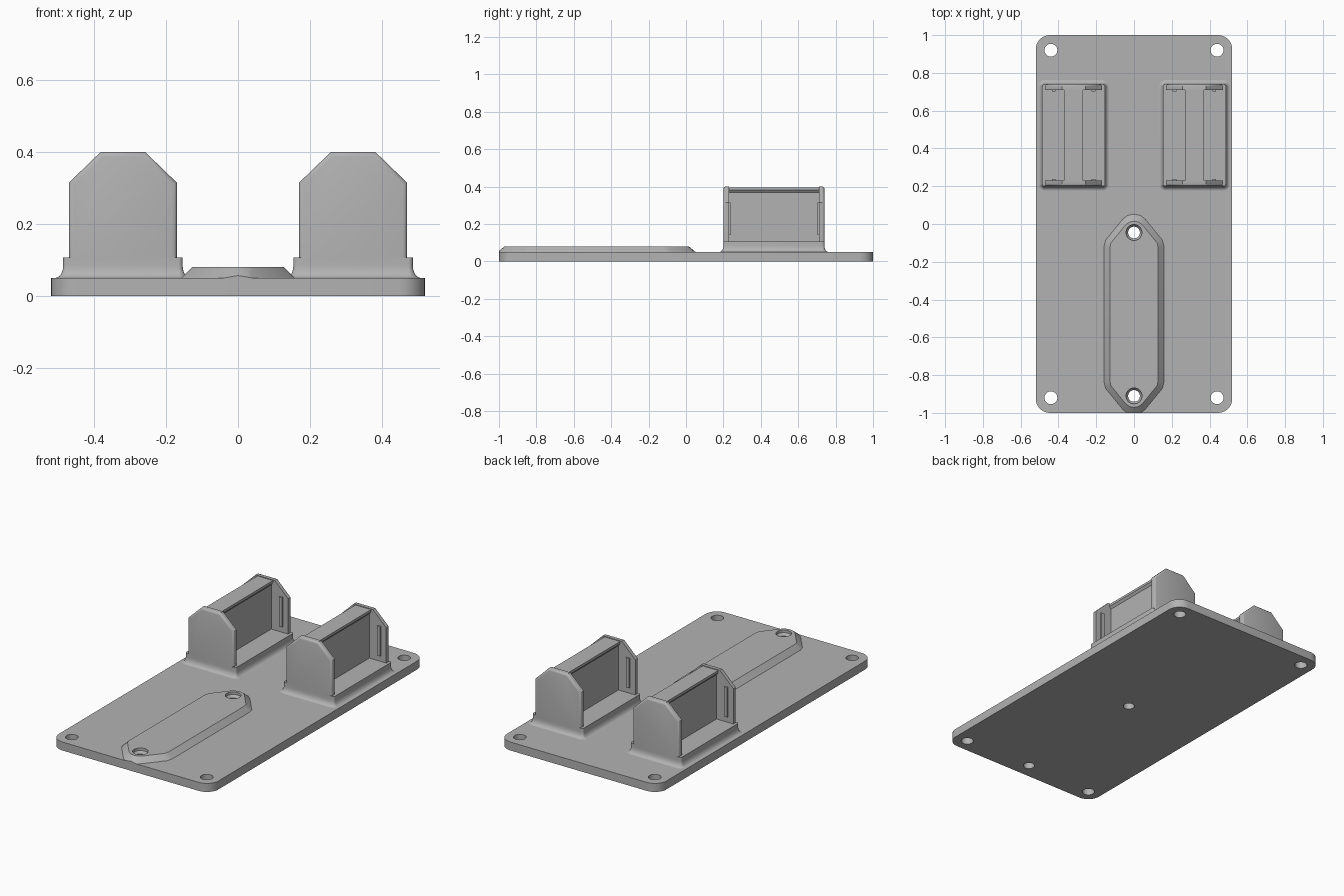
import bpy, bmesh, math
from mathutils import Vector

old = bpy.data.objects.get("Cube")
if old:
    bpy.data.objects.remove(old, do_unlink=True)

grey = bpy.data.materials.new("grey plastic")
grey.use_nodes = True
COLOUR = (0.45, 0.45, 0.45, 1)
grey.diffuse_color = COLOUR
grey.node_tree.nodes["Principled BSDF"].inputs["Base Color"].default_value = COLOUR


def finish(name, bm):
    bmesh.ops.recalc_face_normals(bm, faces=bm.faces)
    mesh = bpy.data.meshes.new(name)
    bm.to_mesh(mesh)
    bm.free()
    mesh.materials.append(grey)
    ob = bpy.data.objects.new(name, mesh)
    bpy.context.collection.objects.link(ob)
    return ob


def activate(ob):
    bpy.ops.object.select_all(action="DESELECT")
    ob.select_set(True)
    bpy.context.view_layer.objects.active = ob


def smooth(ob, angle=30):
    activate(ob)
    bpy.ops.object.shade_smooth_by_angle(angle=math.radians(angle))


def loft(name, rings):
    """Skin a stack of equal-length closed rings and cap both ends."""
    bm = bmesh.new()
    loops = [[bm.verts.new(p) for p in ring] for ring in rings]
    n = len(loops[0])
    for a, b in zip(loops, loops[1:]):
        for i in range(n):
            bm.faces.new((a[i], a[(i + 1) % n], b[(i + 1) % n], b[i]))
    bm.faces.new(loops[0])
    bm.faces.new(loops[-1])
    return finish(name, bm)


def rounded_rect(cx, cy, hx, hy, r, z, steps=8):
    ring = []
    for k, (sx, sy) in enumerate(((1, 1), (-1, 1), (-1, -1), (1, -1))):
        for i in range(steps + 1):
            a = math.pi / 2 * (k + i / steps)
            ring.append((cx + sx * (hx - r) + r * math.cos(a),
                         cy + sy * (hy - r) + r * math.sin(a), z))
    return ring


def circle(x, y, r, z, n=32):
    return [(x + r * math.cos(math.tau * i / n),
             y + r * math.sin(math.tau * i / n), z) for i in range(n)]


def extrude_y(name, outline, y0, y1):
    return loft(name, [[(x, y, z) for x, z in outline] for y in (y0, y1)])


def box(name, x0, x1, y0, y1, z0, z1):
    return extrude_y(name, [(x0, z0), (x1, z0), (x1, z1), (x0, z1)], y0, y1)


def cut(ob, cutter):
    mod = ob.modifiers.new("hole", "BOOLEAN")
    mod.operation, mod.solver, mod.object = "DIFFERENCE", "EXACT", cutter
    activate(ob)
    bpy.ops.object.modifier_apply(modifier=mod.name)


# Base plate
plate = loft("base_plate", [rounded_rect(0, 0, 0.52, 1, 0.075, z) for z in (0, 0.05)])

# Raised pad with tapered ends, trimmed at the plate's front edge
PAD_Y = -0.478


def pad_ring(quarter, z):
    right = quarter + [(x, 2 * PAD_Y - y) for x, y in reversed(quarter)]
    # quarter runs from the rear tip outwards; tips are shared by both sides
    left = [(-x, y) for x, y in reversed(right[1:-1])]
    return [(x, y, z) for x, y in right + left]


foot = [(0, 0.052), (0.035, 0.045), (0.06, 0.025), (0.15, -0.085), (0.158, -0.115)]
crown = [(0, 0.015), (0.025, 0.01), (0.045, -0.005), (0.122, -0.1), (0.128, -0.125)]
pad = loft("raised_pad", [pad_ring(foot, 0.04), pad_ring(foot, 0.05), pad_ring(crown, 0.08)])
bm = bmesh.new()
bm.from_mesh(pad.data)
cutres = bmesh.ops.bisect_plane(bm, geom=bm.verts[:] + bm.edges[:] + bm.faces[:],
                                plane_co=Vector((0, -1, 0)), plane_no=Vector((0, -1, 0)),
                                clear_outer=True)
bmesh.ops.holes_fill(bm, edges=[e for e in bm.edges if e.is_boundary])
bm.to_mesh(pad.data)
bm.free()

# Screw holes: four in the corners, two countersunk through the pad
cutters = []
for sx in (-1, 1):
    for sy in (-1, 1):
        x, y = sx * 0.44, sy * 0.92
        cutters.append(loft("corner_cutter", [circle(x, y, 0.034, z) for z in (-0.1, 0.2)]))
for y in (-0.045, -0.91):
    cutters.append(loft("pad_cutter", [circle(0, y, r, z) for r, z in
                                       ((0.031, -0.1), (0.031, 0.05), (0.042, 0.065), (0.042, 0.2))]))
for c in cutters:
    cut(plate, c)
    if c.name.startswith("pad"):
        cut(pad, c)
for c in cutters:
    bpy.data.objects.remove(c, do_unlink=True)
smooth(plate)
smooth(pad, 20)

# Two holders
Y0, Y1 = 0.2, 0.74
YC, HY = (Y0 + Y1) / 2, (Y1 - Y0) / 2
for side, cx in (("right", -0.32), ("left", 0.32)):
    # Foot block with a fillet flaring onto the plate
    flare = [(0.022 * (1 - math.sin(a)), 0.05 + 0.035 * (1 - math.cos(a)))
             for a in (math.pi / 2 * i / 6 for i in range(7))]
    rings = [rounded_rect(cx, YC, 0.166 + f, HY + f, 0.012 + f, z) for f, z in
             [(0.022, 0.04)] + flare + [(0, 0.107)]]
    smooth(loft(side + "_holder_foot", rings), 40)

    # End walls with clipped top corners and softened outer edges
    half = [(0.15, 0.09), (0.15, 0.315), (0.062, 0.4)]
    outline = [(cx + x, z) for x, z in half] + [(cx - x, z) for x, z in reversed(half)]
    for end, ya, yb in (("front", Y0, Y0 + 0.03), ("back", Y1, Y1 - 0.03)):
        wall = extrude_y(f"{side}_{end}_wall", outline, ya, yb)
        bm = bmesh.new()
        bm.from_mesh(wall.data)
        rim = [e for e in bm.edges if all(abs(v.co.y - ya) < 1e-4 for v in e.verts)
               and max(v.co.z for v in e.verts) > 0.1]
        bmesh.ops.bevel(bm, geom=rim, offset=0.012, segments=3, profile=0.5, affect="EDGES")
        bm.to_mesh(wall.data)
        bm.free()
        smooth(wall, 35)
        # Narrow upright ribs inside the wall
        inward = 0.008 if end == "front" else -0.008
        for s in (-1, 1):
            x = cx + s * 0.105
            box(f"{side}_{end}_rib", x - 0.01, x + 0.01, yb - inward, yb + inward, 0.14, 0.315)

    # Central web and its top bar, undercut along both sides
    box(side + "_web", cx - 0.04, cx + 0.04, Y0 + 0.02, Y1 - 0.02, 0.09, 0.375)
    half = [(0.04, 0.368), (0.051, 0.382), (0.051, 0.396)]
    bar = [(cx + x, z) for x, z in half] + [(cx - x, z) for x, z in reversed(half)]
    extrude_y(side + "_top_bar", bar, Y0 + 0.02, Y1 - 0.02)
